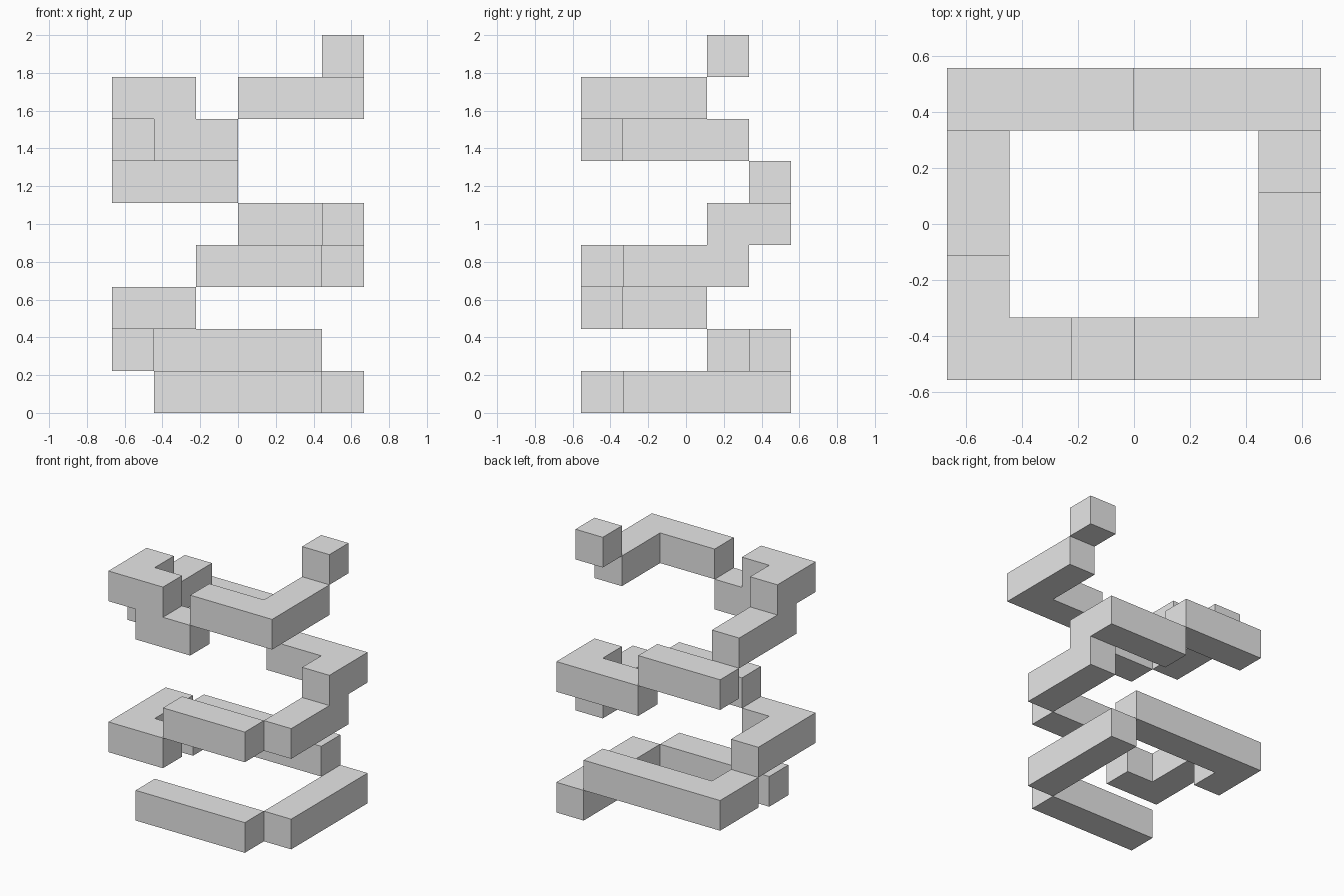
import bpy
import bmesh
from mathutils import Vector

cube = bpy.data.objects.get("Cube")
if cube:
    bpy.data.objects.remove(cube, do_unlink=True)

U = 2 / 9                      # edge of one block
LAST_X, LAST_Y = 5, 4          # far corner of the ring of blocks


def row(x0, x1, y):
    return [(x, y) for x in range(x0, x1 + 1)]


def column(x, y0, y1):
    return [(x, y) for y in range(y0, y1 + 1)]


# Blocks of each level, from the ground up
levels = [
    row(1, 4, 0) + column(LAST_X, 1, 4),
    row(0, 4, LAST_Y) + column(0, 3, 3),
    column(0, 0, 2) + row(1, 1, 0),
    row(2, 4, 0) + column(LAST_X, 1, 3),
    column(LAST_X, 3, 4) + row(3, 4, LAST_Y),
    row(0, 2, LAST_Y),
    column(0, 1, 3) + row(1, 2, 0),
    column(0, 0, 1) + row(1, 1, 0) + row(3, 4, 0) + column(LAST_X, 0, 2),
    column(LAST_X, 3, 3),
]
blocks = {(x, y, z) for z, level in enumerate(levels) for x, y in level}

# Outer skin: a square wherever a block has no neighbour
bm = bmesh.new()
origin = Vector((-(LAST_X + 1) / 2, -(LAST_Y + 1) / 2, 0))
for block in sorted(blocks):
    centre = Vector(block) + origin + Vector((.5, .5, .5))
    for axis in range(3):
        for sign in (-1, 1):
            normal = Vector((0, 0, 0))
            normal[axis] = sign
            if tuple(int(b + n) for b, n in zip(block, normal)) in blocks:
                continue
            side = Vector((0, 0, 0))
            side[(axis + 1) % 3] = 1
            up = normal.cross(side)
            corners = [(-1, -1), (1, -1), (1, 1), (-1, 1)]
            bm.faces.new([bm.verts.new((centre + (normal + side * a + up * b) / 2) * U)
                          for a, b in corners])

# Weld the squares and join flat neighbours into long bar faces
bmesh.ops.remove_doubles(bm, verts=bm.verts[:], dist=U / 100)
bmesh.ops.dissolve_limit(bm, angle_limit=0.01, verts=bm.verts[:], edges=bm.edges[:])

mesh = bpy.data.meshes.new("block_spiral")
bm.to_mesh(mesh)
bm.free()

# Plain grey
grey = bpy.data.materials.new("light_grey")
grey.use_nodes = True
grey.diffuse_color = (0.8, 0.8, 0.8, 1)
grey.node_tree.nodes["Principled BSDF"].inputs["Base Color"].default_value = (0.8, 0.8, 0.8, 1)
mesh.materials.append(grey)

spiral = bpy.data.objects.new("block_spiral", mesh)
bpy.context.collection.objects.link(spiral)
